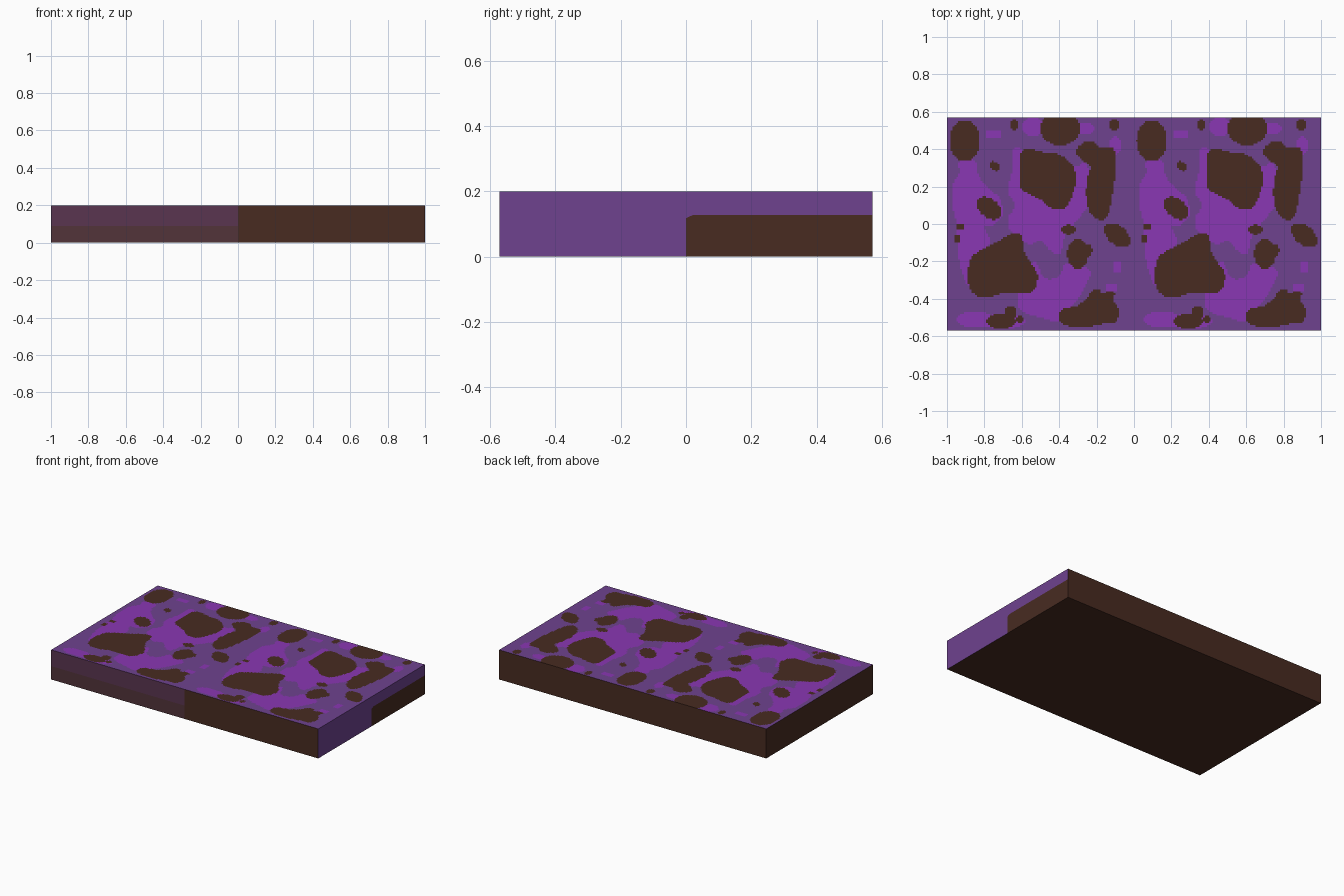
import bpy, bmesh, math
from mathutils import Vector

if "Cube" in bpy.data.objects:
    bpy.data.objects.remove(bpy.data.objects["Cube"])

W, D, H = 1.0, 0.57, 0.2   # half width, half depth, height

# flat colours
def lin(c):
    return c / 12.92 if c <= 0.04045 else ((c + 0.055) / 1.055) ** 2.4

def material(name, hexcol):
    m = bpy.data.materials.new(name)
    m.diffuse_color = [lin(int(hexcol[i:i + 2], 16) / 255) for i in (0, 2, 4)] + [1]
    m.use_nodes = True
    m.node_tree.nodes["Principled BSDF"].inputs["Base Color"].default_value = m.diffuse_color
    return m

MATS = [material("purple", "6E428F"), material("bright violet", "8A37B3"),
        material("dark brown", "482B21"), material("plum", "5A3550"),
        material("brown plum", "52333A")]
PURPLE, VIOLET, BROWN, PLUM, BROWN_PLUM = range(5)

# spot shapes for one pattern tile, x from -1 to 0
brown_outlines = [
    [(-.61, .36), (-.57, .40), (-.47, .38), (-.395, .37), (-.33, .315), (-.31, .245),
     (-.33, .15), (-.37, .085), (-.44, .085), (-.5, .13), (-.57, .165), (-.61, .20)],
    [(-.31, .39), (-.27, .435), (-.22, .44), (-.18, .41), (-.12, .41), (-.10, .36),
     (-.105, .23), (-.12, .13), (-.14, .05), (-.18, .02), (-.235, .065), (-.255, .15),
     (-.25, .24), (-.235, .31), (-.28, .345)],
    [(-.61, -.055), (-.66, -.055), (-.74, -.10), (-.82, -.14), (-.875, -.19), (-.89, -.29),
     (-.865, -.365), (-.80, -.395), (-.69, -.37), (-.555, -.37), (-.515, -.30),
     (-.525, -.245), (-.58, -.165), (-.595, -.085)],
    [(-.40, -.5), (-.385, -.455), (-.315, -.44), (-.26, -.405), (-.225, -.36), (-.19, -.35),
     (-.165, -.375), (-.13, -.355), (-.105, -.375), (-.11, -.41), (-.08, -.46),
     (-.10, -.525), (-.17, -.535), (-.26, -.55), (-.37, -.54)],
]
# ellipses: centre x, centre y, radius x, radius y, turn in degrees
brown_ellipses = [
    (-.905, .445, .08, .11, 0), (-.64, .53, .022, .03, 0), (-.395, .51, .105, .09, 0),
    (-.107, .53, .028, .03, 0), (-.745, .31, .032, .02, -45), (-.775, .085, .075, .05, -40),
    (-.93, -.015, .022, .016, 0), (-.945, -.08, .016, .02, 0), (-.35, -.03, .04, .027, 0),
    (-.30, -.16, .058, .08, 0), (-.255, -.14, .032, .035, 0), (-.09, -.06, .082, .05, -40),
    (-.71, -.52, .08, .042, 0), (-.66, -.475, .035, .035, 0), (-.61, -.51, .025, .018, 0)]
violet_outlines = [
    [(-.93, .34), (-.85, .34), (-.84, .28), (-.79, .2), (-.72, .14), (-.70, .05), (-.76, -.01),
     (-.80, -.02), (-.77, -.1), (-.85, -.2), (-.88, -.33), (-.92, -.26), (-.94, -.15),
     (-.95, 0), (-.97, .1), (-.965, .22), (-.935, .27)],
    [(-.65, .39), (-.6, .4), (-.5, .29), (-.29, .31), (-.26, .26), (-.25, .15), (-.27, .065),
     (-.32, 0), (-.37, -.06), (-.395, -.16), (-.45, -.14), (-.5, -.09), (-.56, -.11),
     (-.65, -.05), (-.675, .02), (-.64, .1), (-.675, .18), (-.65, .29)],
    [(-.53, -.2), (-.48, -.29), (-.4, -.28), (-.36, -.21), (-.24, -.24), (-.245, -.3),
     (-.3, -.4), (-.36, -.46), (-.41, -.52), (-.5, -.5), (-.61, -.46), (-.62, -.38), (-.6, -.3)],
]
violet_ellipses = [
    (-.85, -.51, .1, .045, 0), (-.70, -.52, .12, .04, 0), (-.75, .48, .045, .025, 0),
    (-.27, .51, .06, .035, 0), (-.1, .42, .035, .05, 0), (-.09, -.23, .025, .035, 0),
    (-.54, .52, .06, .05, 0), (-.12, -.34, .035, .025, 0), (-.27, .2, .04, .13, 0)]

def smooth(pts, steps=4):
    """Closed smooth curve through the points."""
    out, n = [], len(pts)
    for i in range(n):
        a, b, c, d = (Vector(pts[(i + k) % n]) for k in (-1, 0, 1, 2))
        for s in range(steps):
            t = s / steps
            out.append(0.5 * (2 * b + (c - a) * t + (2 * a - 5 * b + 4 * c - d) * t * t
                              + (3 * b - a - 3 * c + d) * t ** 3))
    return out

def ellipse(cx, cy, rx, ry, deg):
    r = math.radians(deg)
    return [Vector((cx + rx * math.cos(t) * math.cos(r) - ry * math.sin(t) * math.sin(r),
                    cy + rx * math.cos(t) * math.sin(r) + ry * math.sin(t) * math.cos(r)))
            for t in (2 * math.pi * k / 24 for k in range(24))]

def shapes(outlines, ellipses):
    polys = [smooth(o) for o in outlines] + [ellipse(*e) for e in ellipses]
    return [([tuple(v) for v in p], min(v.x for v in p), max(v.x for v in p),
             min(v.y for v in p), max(v.y for v in p)) for p in polys]

def inside(x, y, group):
    for p, x0, x1, y0, y1 in group:
        if x0 < x < x1 and y0 < y < y1:
            hit = False
            for (ax, ay), (bx, by) in zip(p, p[1:] + p[:1]):
                if (ay > y) != (by > y) and x < ax + (y - ay) * (bx - ax) / (by - ay):
                    hit = not hit
            if hit:
                return True
    return False

def finish(bm, name):
    me = bpy.data.meshes.new(name)
    bm.to_mesh(me)
    bm.free()
    for m in MATS:
        me.materials.append(m)
    bpy.context.collection.objects.link(bpy.data.objects.new(name, me))

# spotted top: fine grid, same tile on both halves
brown = shapes(brown_outlines, brown_ellipses)
violet = shapes(violet_outlines, violet_ellipses)
NX, NY = 200, 114
bm = bmesh.new()
grid = [[bm.verts.new((-W + 2 * W * i / NX, -D + 2 * D * j / NY, H))
         for j in range(NY + 1)] for i in range(NX + 1)]
for i in range(NX):
    for j in range(NY):
        f = bm.faces.new((grid[i][j], grid[i + 1][j], grid[i + 1][j + 1], grid[i][j + 1]))
        c = f.calc_center_median()
        x = c.x - 1 if c.x > 0 else c.x
        f.material_index = (BROWN if inside(x, c.y, brown)
                            else VIOLET if inside(x, c.y, violet) else PURPLE)
finish(bm, "spotted_top")

# slab sides and base, as coloured panels
bm = bmesh.new()

def panel(pts, mat):
    bm.faces.new([bm.verts.new(p) for p in pts]).material_index = mat

def front(x0, x1, z0, z1, mat):
    panel([(x0, -D, z0), (x1, -D, z0), (x1, -D, z1), (x0, -D, z1)], mat)

def right(yz, mat):
    panel([(W, y, z) for y, z in yz], mat)

front(-W, 0, 0, .09, BROWN_PLUM)
front(-W, 0, .09, H, PLUM)
front(0, W, 0, H, BROWN)
right([(0, 0), (D, 0), (D, .127), (.02, .127), (0, .118)], BROWN)
right([(-D, 0), (0, 0), (0, .118), (0, H), (-D, H)], PURPLE)
right([(0, .118), (.02, .127), (D, .127), (D, H), (0, H)], PURPLE)
panel([(W, D, 0), (-W, D, 0), (-W, D, H), (W, D, H)], BROWN)      # back
panel([(-W, D, 0), (-W, -D, 0), (-W, -D, H), (-W, D, H)], BROWN)  # left
panel([(-W, D, 0), (W, D, 0), (W, -D, 0), (-W, -D, 0)], BROWN)    # base
bmesh.ops.remove_doubles(bm, verts=bm.verts, dist=1e-5)
finish(bm, "slab_sides")
